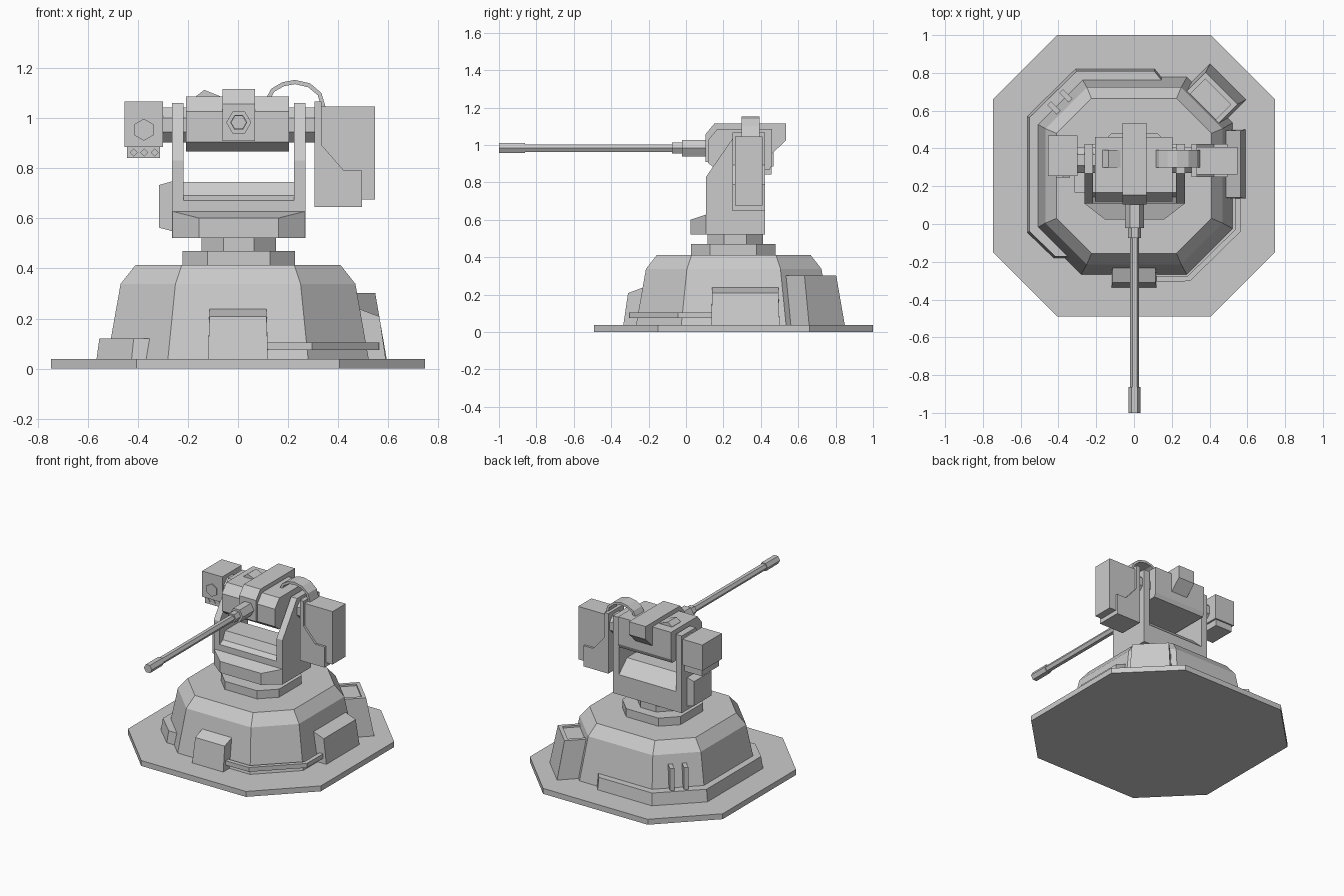
import bpy, bmesh, math
from mathutils import Vector

if "Cube" in bpy.data.objects:
    bpy.data.objects.remove(bpy.data.objects["Cube"])

CY = 0.255  # y centre of the base


def loft(name, rings):
    """Skin a list of equal-length point rings and cap both ends."""
    bm = bmesh.new()
    vs = [[bm.verts.new(p) for p in r] for r in rings]
    n = len(rings[0])
    for a, b in zip(vs, vs[1:]):
        for i in range(n):
            bm.faces.new((a[i], a[(i + 1) % n], b[(i + 1) % n], b[i]))
    bm.faces.new(vs[0][::-1])
    bm.faces.new(vs[-1])
    bmesh.ops.recalc_face_normals(bm, faces=bm.faces)
    me = bpy.data.meshes.new(name)
    bm.to_mesh(me)
    bm.free()
    ob = bpy.data.objects.new(name, me)
    bpy.context.collection.objects.link(ob)
    return ob


def prism(name, poly, axis, a, b):
    """Extrude a 2D profile along x (y,z), y (x,z) or z (x,y)."""
    put = {'x': lambda p, d: (d, p[0], p[1]),
           'y': lambda p, d: (p[0], d, p[1]),
           'z': lambda p, d: (p[0], p[1], d)}[axis]
    return loft(name, [[put(p, d) for p in poly] for d in (a, b)])


def box(name, x0, x1, y0, y1, z0, z1):
    return prism(name, [(x0, y0), (x1, y0), (x1, y1), (x0, y1)], 'z', z0, z1)


def octagon(h, flat, z, cy=CY):
    return [(x, cy + y, z) for x, y in
            [(flat, -h), (h, -flat), (h, flat), (flat, h), (-flat, h), (-h, flat), (-h, -flat), (-flat, -h)]]


def ngon(n, r, cx, cz, turn=0.0):
    return [(cx + r * math.cos(turn + math.tau * i / n), cz + r * math.sin(turn + math.tau * i / n)) for i in range(n)]


def strip(path, t):
    """Closed outline of an open 2D path, t thick to its right side."""
    pts = [Vector(p) for p in path]
    inner = []
    for i, p in enumerate(pts):
        d = ((pts[min(i + 1, len(pts) - 1)] - p).normalized() + (p - pts[max(i - 1, 0)]).normalized()).normalized()
        inner.append(p + Vector((d.y, -d.x)) * t)
    return [tuple(p) for p in pts + inner[::-1]]


def polar(sx, r, t, z):
    """Point on a rear diagonal of the base: r outward, t sideways."""
    k = math.sqrt(0.5)
    return (sx * (r + t) * k, CY + (r - t) * k, z)


# base plate rising into the faceted dome, one continuous skin
loft("base", [octagon(0.746, 0.405, 0), octagon(0.746, 0.405, 0.038), octagon(0.522, 0.28, 0.038),
              octagon(0.469, 0.25, 0.338), octagon(0.41, 0.225, 0.413)])


# front and right housings share a sloped profile
def housing(name, w, c, turn):
    rings = []
    for s in (-1, 1):
        prof = [(0.46, 0.038, w), (0.59, 0.038, w), (0.565, 0.208, w - 0.006),
                (0.485, 0.238, w - 0.006), (0.46, 0.238, w - 0.006)]
        rings.append([(s * ww, CY - d, z) if turn else (d, c + s * ww, z) for d, z, ww in prof])
    return loft(name, rings)


housing("front_housing", 0.12, 0, True)
housing("right_housing", 0.183, 0.317, False)


# rear diagonal bin with a shallow recessed top
def bin_ring(r0, r1, t, z):
    return [polar(1, r0, -t, z), polar(1, r1, -t, z), polar(1, r1, t, z), polar(1, r0, t, z)]


loft("rear_bin", [bin_ring(0.52, 0.705, 0.135, 0.038), bin_ring(0.49, 0.655, 0.12, 0.302),
                  bin_ring(0.515, 0.63, 0.095, 0.302), bin_ring(0.515, 0.63, 0.095, 0.29)])

# low skirt around the left and back of the dome
skirt = [(-0.35, -0.18), (-0.425, -0.18), (-0.565, -0.045), (-0.565, 0.57), (-0.31, 0.82),
         (0.11, 0.82), (0.15, 0.77), (0.15, 0.75), (-0.27, 0.75), (-0.5, 0.53), (-0.5, -0.01), (-0.33, -0.16)]
loft("base_skirt", [[(x * s, CY + (y - CY) * s, z) for x, y in skirt] for s, z in ((1, 0.038), (0.98, 0.121))])

# pair of ribs on the rear left diagonal
for i, t in enumerate((-0.045, 0.045)):
    loft("base_rib_%d" % i, [[polar(-1, r, t + dt, z) for r, dt in
         ((0.5, -0.014), (0.59, -0.014), (0.59, 0.014), (0.5, 0.014))] for z in (0.09, 0.275)])

# cable conduit joining the two housings
prism("conduit", strip([(0.115, -0.275), (0.285, -0.275), (0.535, -0.03), (0.535, 0.135)], 0.03), 'z', 0.074, 0.105)

base_parts = set(bpy.context.collection.objects)

# turning neck in two steps
loft("neck", [octagon(0.225, 0.125, 0.416, 0.25), octagon(0.225, 0.125, 0.474, 0.25),
              octagon(0.148, 0.06, 0.474, 0.26), octagon(0.148, 0.06, 0.53, 0.26)])

# yoke: cross beam, front wedge and two arms
prism("yoke_beam", [(0.105, 0.525), (0.105, 0.675), (0.14, 0.695), (0.165, 0.75), (0.33, 0.75),
                    (0.42, 0.665), (0.42, 0.525)], 'x', -0.22, 0.22)
loft("yoke_front", [[(-w, y, 0.525), (w, y, 0.525), (w, y, z), (-w, y, z)]
                    for w, y, z in ((0.265, 0.105, 0.632), (0.158, 0.022, 0.605))])
arm = [(0.105, 0.525), (0.105, 0.835), (0.265, 1.065), (0.42, 1.065), (0.42, 0.525)]
for side, s in (("left", -1), ("right", 1)):
    prism(side + "_arm", arm, 'x', s * 0.22, s * 0.266)
prism("arm_side_box", [(-0.266, 0.553), (-0.319, 0.567), (-0.319, 0.737), (-0.266, 0.752)], 'y', 0.165, 0.36)

# trunnion stubs either side of the gun body
for side, s in (("left", -1), ("right", 1)):
    prism(side + "_trunnion", ngon(8, 0.075, 0.335, 0.977, math.pi / 8), 'x', s * 0.2, s * 0.31)

# gun body and raised receiver spine
prism("gun_body", [(0.165, 1.09), (0.115, 1.03), (0.115, 0.908), (0.16, 0.872), (0.445, 0.872), (0.458, 0.9),
                   (0.458, 1.09)], 'x', -0.21, 0.2)
prism("receiver_spine", [(0.1, 0.912), (0.1, 1.06), (0.15, 1.12), (0.532, 1.12), (0.532, 1.03), (0.45, 0.95)],
      'x', -0.065, 0.064)
prism("body_wedge", [(-0.17, 1.085), (-0.17, 1.092), (-0.138, 1.117), (-0.075, 1.092), (-0.075, 1.085)], 'y', 0.295, 0.39)

# hexagonal barrel, built as stepped rings
steps = [(0.1, 0.05), (-0.025, 0.05), (-0.025, 0.034), (-0.078, 0.034), (-0.078, 0.024),
         (-0.865, 0.024), (-0.865, 0.031), (-1.003, 0.031)]
loft("barrel", [[(x, y, z) for x, z in ngon(6, r, 0, 0.987)] for y, r in steps])

# sight on the left
box("sight_box", -0.457, -0.302, 0.25, 0.465, 0.89, 1.07)
box("sight_lower", -0.446, -0.314, 0.265, 0.455, 0.845, 0.892)
prism("sight_lens", ngon(6, 0.044, -0.379, 0.958, math.pi / 2), 'y', 0.242, 0.252)
for i in range(3):
    prism("sight_lamp_%d" % i, ngon(4, 0.016, -0.42 + 0.042 * i, 0.867), 'y', 0.259, 0.267)

# ammunition box on the right with a stepped lower casing
prism("ammo_box", [(0.315, 1.05), (0.545, 1.05), (0.545, 0.68), (0.315, 0.68)], 'y', 0.26, 0.405)
prism("ammo_casing", [(0.302, 0.93), (0.42, 0.795), (0.493, 0.795), (0.493, 0.65), (0.302, 0.65)], 'y', 0.245, 0.42)
box("ammo_mount", 0.302, 0.33, 0.245, 0.42, 0.88, 1.07)

# ammunition feed belt
belt = [(0.107, 1.08), (0.13, 1.122), (0.175, 1.148), (0.225, 1.157), (0.285, 1.143), (0.33, 1.105), (0.348, 1.045)]
prism("feed_belt", strip(belt, 0.017), 'y', 0.295, 0.39)

# settle the turret assembly onto the base
for ob in set(bpy.context.collection.objects) - base_parts:
    ob.location = (0.003, 0.003, -0.004)
